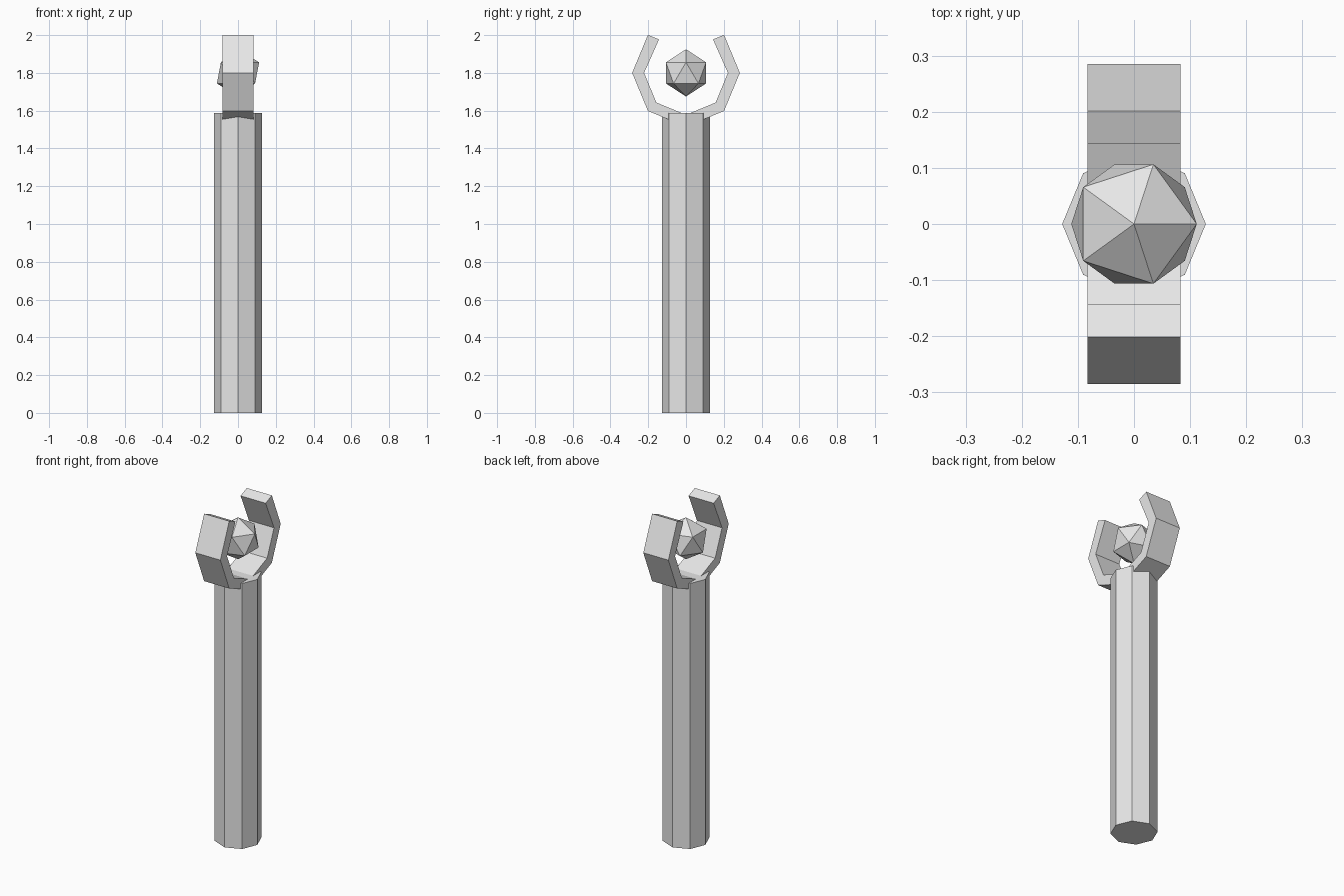
import bpy
import bmesh
from math import cos, sin, radians
from mathutils import Vector

cube = bpy.data.objects.get("Cube")
if cube:
    bpy.data.objects.remove(cube, do_unlink=True)

GREY = (0.8, 0.8, 0.8, 1.0)
grey = bpy.data.materials.new("light grey")
grey.use_nodes = True
grey.diffuse_color = GREY
grey.node_tree.nodes["Principled BSDF"].inputs["Base Color"].default_value = GREY

CENTRE_Z = 1.8      # shared centre of the orb and the prongs
HALF_WIDTH = 0.083  # half the width of the prongs


def add_object(name, bm):
    bmesh.ops.recalc_face_normals(bm, faces=bm.faces[:])
    mesh = bpy.data.meshes.new(name)
    bm.to_mesh(mesh)
    bm.free()
    mesh.materials.append(grey)
    obj = bpy.data.objects.new(name, mesh)
    bpy.context.collection.objects.link(obj)
    return obj


def arc(radius, angles):
    return [(radius * cos(radians(a)), CENTRE_Z + radius * sin(radians(a))) for a in angles]


# Octagonal shaft with corners on the axes
bm = bmesh.new()
ring = [bm.verts.new((0.128 * cos(radians(a)), 0.128 * sin(radians(a)), 0))
        for a in range(0, 360, 45)]
base = bm.faces.new(ring)
top = bmesh.ops.extrude_face_region(bm, geom=[base], use_keep_orig=True)
bmesh.ops.translate(bm, vec=(0, 0, 1.588),
                    verts=[v for v in top["geom"] if isinstance(v, bmesh.types.BMVert)])
add_object("shaft", bm)

# Open claw: an octagonal band with squared-off tips
outer = arc(0.285, range(-225, 46, 45))
inner = arc(0.222, range(0, -181, -45))
profile = outer + [(0.143, 1.977)] + inner + [(-0.143, 1.977)]
bm = bmesh.new()
side = bm.faces.new([bm.verts.new((-HALF_WIDTH, y, z)) for y, z in profile])
far = bmesh.ops.extrude_face_region(bm, geom=[side], use_keep_orig=True)
bmesh.ops.translate(bm, vec=(2 * HALF_WIDTH, 0, 0),
                    verts=[v for v in far["geom"] if isinstance(v, bmesh.types.BMVert)])
add_object("claw", bm)

# Faceted orb floating between the prongs
bm = bmesh.new()
bmesh.ops.create_icosphere(bm, subdivisions=1, radius=0.125)
bmesh.ops.translate(bm, vec=Vector((0, 0, CENTRE_Z)), verts=bm.verts[:])
add_object("orb", bm)
